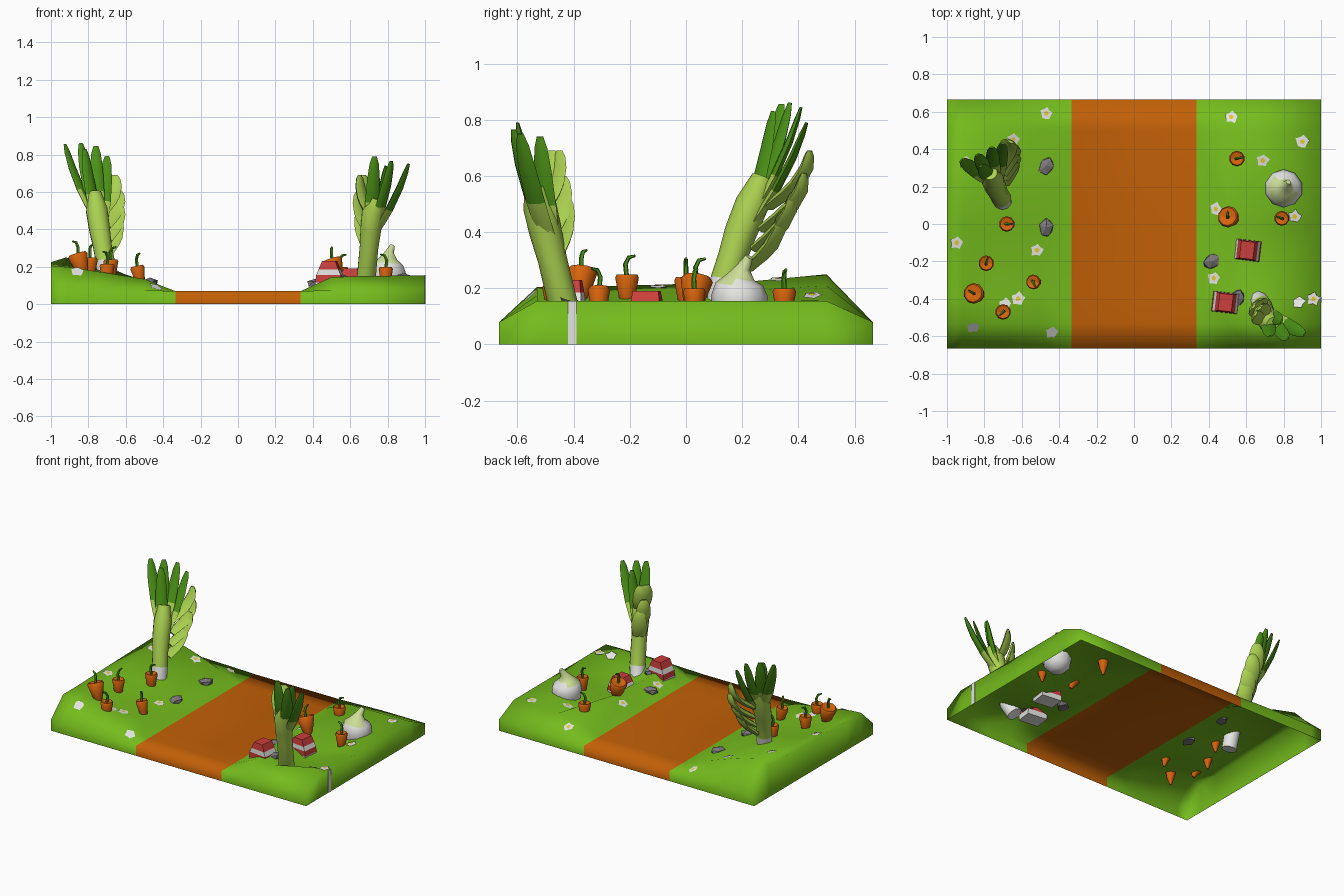
import bpy, bmesh, math, random
from mathutils import Vector as V
from mathutils.bvhtree import BVHTree

if "Cube" in bpy.data.objects:
    bpy.data.objects.remove(bpy.data.objects["Cube"])

random.seed(4)
COLORS = {
    "grass_green": (0.175, 0.50, 0.012), "dirt_orange": (0.53, 0.115, 0.002),
    "carrot_orange": (0.67, 0.125, 0.004), "leaf_green": (0.07, 0.28, 0.008),
    "light_green": (0.40, 0.63, 0.08), "pale_green": (0.62, 0.74, 0.32),
    "white": (0.78, 0.78, 0.76), "yellow": (0.86, 0.62, 0.03),
    "stone_grey": (0.20, 0.185, 0.195), "red": (0.60, 0.05, 0.045)}
NAMES = list(COLORS)
for n, c in COLORS.items():
    bpy.data.materials.new(n).diffuse_color = (*c, 1)
M = {n: i for i, n in enumerate(NAMES)}


def finish(bm, name, smooth=None):
    me = bpy.data.meshes.new(name)
    bm.to_mesh(me)
    bm.free()
    for n in NAMES:
        me.materials.append(bpy.data.materials[n])
    if smooth:
        for p in me.polygons:
            p.use_smooth = True
        me.set_sharp_from_angle(angle=math.radians(smooth))
    ob = bpy.data.objects.new(name, me)
    bpy.context.collection.objects.link(ob)
    return ob


def tube(bm, pts, radii, n, color, flat=1.0, out=(1, 0, 0)):
    """Loft rings along a path; color is a name or a rule of the face centre."""
    pts = [V(p) for p in pts]
    rings = []
    for i, p in enumerate(pts):
        t = (pts[min(i + 1, len(pts) - 1)] - pts[max(i - 1, 0)]).normalized()
        wide = t.cross(V(out)).normalized()
        thin = wide.cross(t)
        rings.append([bm.verts.new(p + radii[i] * (wide * math.cos(a) + thin * math.sin(a) * flat))
                      for a in (2 * math.pi * k / n for k in range(n))])
    faces = [bm.faces.new(rings[0]), bm.faces.new(rings[-1])]
    for a, b in zip(rings, rings[1:]):
        for k in range(n):
            faces.append(bm.faces.new((a[k], a[(k + 1) % n], b[(k + 1) % n], b[k])))
    bmesh.ops.recalc_face_normals(bm, faces=faces)
    for f in faces:
        f.material_index = M[color if isinstance(color, str) else color(f.calc_center_median())]


# Terrain: hollow shell, flat road, left hill, right crest with a hollow behind it
XS = [-1, -.92, -.75, -.5, -.335, .335, .5, .66, 1]
YS = [-.665, -.53, -.38, -.03, .5, .665]
ZS = [[.08, .08, .08, .075, .07, .07, .075, .08, .08],
      [.205, .20, .175, .135, .07, .07, .145, .15, .155],
      [.205, .18, .145, .115, .07, .07, .145, .08, .155],
      [.215, .20, .175, .12, .07, .07, .145, .07, .155],
      [.225, .25, .21, .125, .07, .07, .145, .15, .155],
      [.08, .08, .08, .075, .07, .07, .075, .08, .08]]
bm = bmesh.new()
grid = [[bm.verts.new((x, y, z)) for x, z in zip(XS, row)] for y, row in zip(YS, ZS)]
for j in range(len(YS) - 1):
    for i in range(len(XS) - 1):
        bm.faces.new((grid[j][i], grid[j][i + 1], grid[j + 1][i + 1], grid[j + 1][i]))
bmesh.ops.triangulate(bm, faces=bm.faces[:])
bm.normal_update()
ground = BVHTree.FromBMesh(bm)
rim = [e for e in bm.edges if e.is_boundary]
for v in bmesh.ops.extrude_edge_only(bm, edges=rim)["geom"]:
    if isinstance(v, bmesh.types.BMVert):
        v.co.z = 0
bmesh.ops.recalc_face_normals(bm, faces=bm.faces[:])
if sum(f.normal.z for f in bm.faces) < 0:
    bmesh.ops.reverse_faces(bm, faces=bm.faces[:])
for f in bm.faces:
    f.material_index = M["dirt_orange" if abs(f.calc_center_median().x) < .33 else "grass_green"]
finish(bm, "terrain", 180)


def on_ground(x, y):
    loc, nor, _, _ = ground.ray_cast(V((x, y, 2)), V((0, 0, -1)))
    return loc, nor if nor.z > 0 else -nor


# Pale strip on the right wall
bm = bmesh.new()
bmesh.ops.create_cube(bm, size=1)
for v in bm.verts:
    v.co = V((1 + v.co.x * .004, -.405 + v.co.y * .03, .0775 + v.co.z * .155))
for f in bm.faces:
    f.material_index = M["white"]
finish(bm, "wall_strip")


# Leeks: stem, long dark-tipped leaves and short light leaves layered up one side
def leek(name, stem, long_tips, short_tips, dark_z):
    bm = bmesh.new()
    base, top = V(stem[0]), V(stem[-1])
    crown = sum((V(t) for t in long_tips), V()) / len(long_tips)
    tube(bm, stem + [top.lerp(crown, .28)], [.05, .053, .052, .058, .06, .04], 10,
         lambda c: "white" if c.z < .2 else "light_green")
    for tips, rad, drop in ((long_tips, .037, .42), (short_tips, .05, .2)):
        long = tips is long_tips
        for tip in tips:
            tip = V(tip)
            z = tip.z - drop
            if z < top.z:
                s = base.lerp(top, (z - base.z) / (top.z - base.z))
            else:
                s = top.lerp(crown, (z - top.z) / (crown.z - top.z))
            out = V((tip.x - s.x, tip.y - s.y, .01))
            flat_out = V((out.x, out.y, 0))
            if not long:
                s = s + flat_out * .3
            bulge = flat_out * (.1 if long else .2)
            pts = [s.lerp(tip, t) + bulge * math.sin(math.pi * t) for t in (0, .25, .42, .7, .9, 1)]
            tube(bm, pts, [rad * r for r in (.8, 1, 1.05, .95, .7, .35)], 6,
                 (lambda c: "leaf_green" if c.z > dark_z else "light_green") if long else "light_green",
                 .4, out)
    finish(bm, name, 45)


leek("leek_left",
     [(-.70, .11, .07), (-.71, .14, .23), (-.725, .165, .31), (-.74, .195, .4), (-.755, .235, .5)],
     [(-.925, .34, .855), (-.84, .37, .86), (-.76, .41, .845), (-.70, .43, .79), (-.82, .31, .83)],
     [(-.66, .44, .69), (-.64, .42, .61), (-.64, .38, .54), (-.65, .34, .47)], .58)
leek("leek_right",
     [(.66, -.40, .05), (.685, -.435, .13), (.70, -.475, .3), (.71, -.50, .4), (.72, -.52, .49)],
     [(.73, -.60, .79), (.82, -.615, .765), (.912, -.59, .75), (.79, -.52, .74)],
     [(.65, -.48, .69), (.67, -.45, .69), (.64, -.44, .60), (.66, -.42, .52)], .52)


# Carrots with curled stalks
def carrot(i, x, y, z, r, lean=(0, 0), length=.15):
    bm = bmesh.new()
    top, ax = V((x, y, z)), V((*lean, 1)).normalized()
    tube(bm, [top - ax * length, top - ax * .09, top - ax * .012, top, top - ax * .01],
         [r * .15, r * .66, r, r * .85, r * .35], 10, "carrot_orange")
    d = V((math.cos(i * 1.3), math.sin(i * 1.3), 0)) * .03
    up = V((0, 0, 1))
    tube(bm, [top - ax * .015, top + up * .035 - d * .2, top + up * .06 + d * .2, top + up * .066 + d],
         [.009, .009, .008, .005], 5, "leaf_green", 1, (.9, .4, .1))
    finish(bm, "carrot_%d" % i, 50)


for i, c in enumerate([(-.68, 0, .24, .042), (-.79, -.21, .25, .042),
                       (-.86, -.37, .27, .056, (-.3, .1)), (-.70, -.47, .215, .042),
                       (-.54, -.31, .205, .04, (-.2, 0)), (.55, .35, .20, .042),
                       (.50, .04, .24, .058, (-.3, .15)), (.79, .03, .20, .04)]):
    carrot(i, *c)

# Garlic bulb
bm = bmesh.new()
tube(bm, [(.8, .19, .05), (.8, .19, .09), (.8, .19, .17), (.8, .19, .215), (.805, .195, .24),
          (.81, .205, .275), (.825, .225, .312)],
     [.045, .085, .102, .085, .05, .025, .014], 10,
     lambda c: "white" if c.z < .222 else "pale_green")
finish(bm, "garlic", 50)

# Grey stones, half sunk in the grass
for i, (x, y, a) in enumerate([(-.47, .31, 1.1), (-.47, -.02, 1.5), (.42, -.2, .6), (.55, -.4, 1.2)]):
    bm = bmesh.new()
    bmesh.ops.create_icosphere(bm, subdivisions=1, radius=1)
    g, _ = on_ground(x, y)
    for v in bm.verts:
        p = v.co * random.uniform(.9, 1.1)
        px, py = p.x * .055, p.y * .042
        v.co = g + V((px * math.cos(a) - py * math.sin(a), px * math.sin(a) + py * math.cos(a),
                      max(p.z * .03, -.015)))
    for f in bm.faces:
        f.material_index = M["stone_grey"]
    finish(bm, "stone_%d" % i)

# Striped red and white blocks, tapered upwards
for name, x, y, z0, z1, a in (("striped_block_front", .49, -.42, .08, .23, -.12),
                              ("striped_block_back", .605, -.14, .05, .19, -.12)):
    bm = bmesh.new()
    levels = [(0, .072, .055), (.25, .071, .055), (.5, .066, .054), (.7, .054, .052), (1, .036, .046)]
    rings = []
    for t, hx, hy in levels:
        rings.append([bm.verts.new((x + sx * hx * math.cos(a) - sy * hy * math.sin(a),
                                    y + sx * hx * math.sin(a) + sy * hy * math.cos(a),
                                    z0 + t * (z1 - z0)))
                      for sx, sy in ((-1, -1), (1, -1), (1, 1), (-1, 1))])
    bm.faces.new(rings[0][::-1]).material_index = M["white"]
    bm.faces.new(rings[-1]).material_index = M["red"]
    for col, p, q in zip(("white", "red", "white", "red"), rings, rings[1:]):
        for k in range(4):
            bm.faces.new((p[k], p[(k + 1) % 4], q[(k + 1) % 4], q[k])).material_index = M[col]
    finish(bm, name)

# Daisies: thin plates lying on the grass, some without a yellow centre
bm = bmesh.new()
FLOWERS = [(-.47, .59, 1), (-.65, .45, 1), (-.9, .33, 1), (-.95, -.1, 1), (-.52, -.14, 1),
           (-.62, -.4, 1), (-.69, -.43, 0), (-.86, -.55, 0), (-.44, -.58, 0), (.52, .57, 1),
           (.9, .44, 1), (.69, .34, 1), (.44, .08, 1), (.86, .04, 1), (.96, -.4, 1),
           (.88, -.42, 0), (.43, -.29, 1)]
for x, y, centre in FLOWERS:
    g, nor = on_ground(x, y)
    parts = [(.038, "white", .004)] + ([(.015, "yellow", .007)] if centre else [])
    for r, col, h in parts:
        u = nor.orthogonal().normalized()
        w = nor.cross(u)
        ring = []
        for k in range(10):
            q = r * (1 if k % 2 else .75) * random.uniform(.85, 1.1)
            ang = k * math.pi / 5
            ring.append(bm.verts.new(g + nor * h + q * (u * math.cos(ang) + w * math.sin(ang))))
        bm.faces.new(ring).material_index = M[col]
finish(bm, "daisies")

for m in bpy.data.materials:
    if m.users and not m.is_grease_pencil:
        m.use_nodes = True
        m.node_tree.nodes["Principled BSDF"].inputs["Base Color"].default_value = m.diffuse_color
